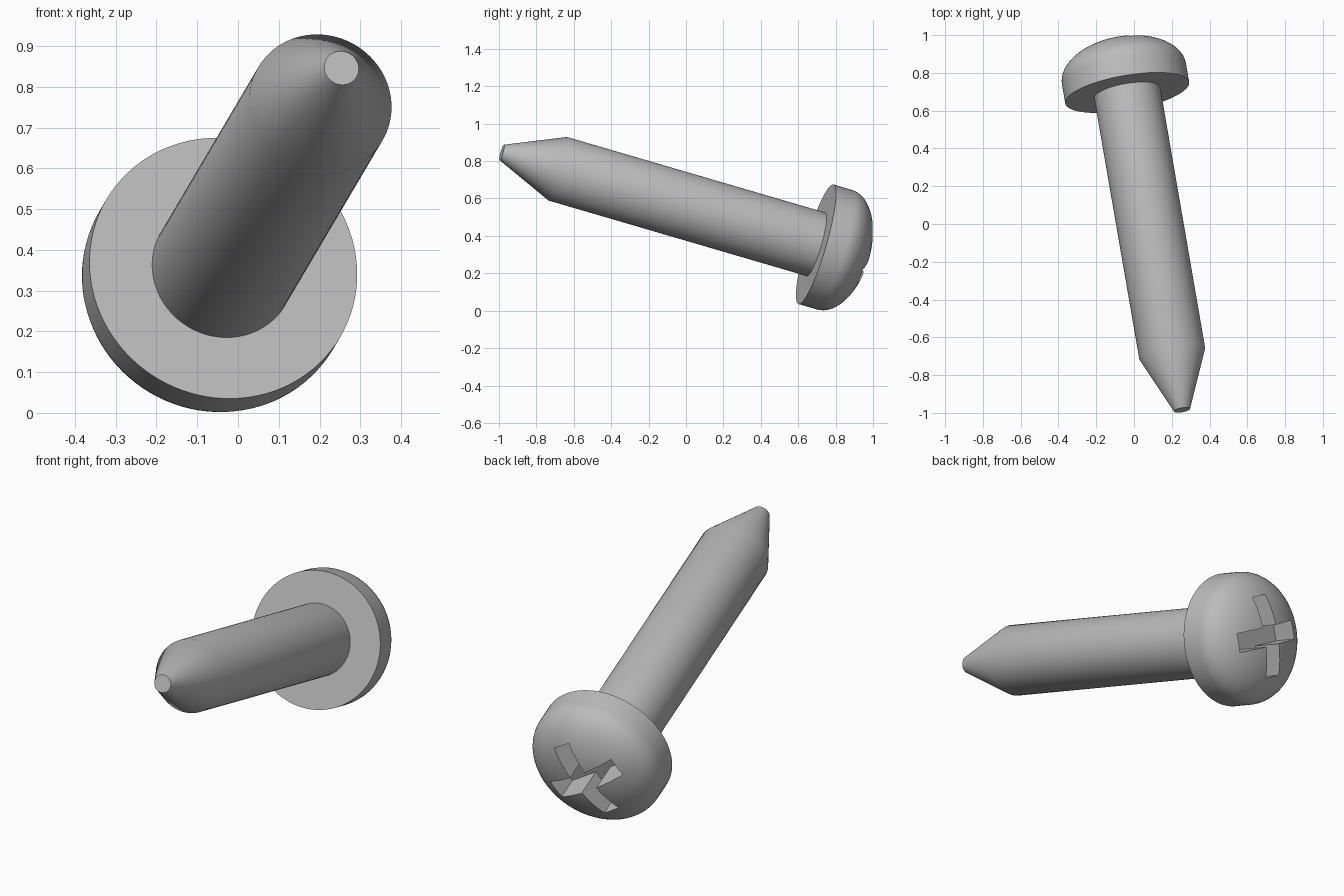
import bpy
import bmesh
import math
from mathutils import Matrix, Vector

cube = bpy.data.objects.get("Cube")
if cube:
    bpy.data.objects.remove(cube, do_unlink=True)

SIDES = 96

# Single grey metal
steel = bpy.data.materials.new("grey_steel")
steel.use_nodes = True
grey = (0.5, 0.5, 0.5, 1.0)
steel.diffuse_color = grey
steel.node_tree.nodes["Principled BSDF"].inputs["Base Color"].default_value = grey

# Local frame: z runs out of the head, x and y follow the cross arms
out = Vector((-0.1635, 0.947, -0.277)).normalized()
arm_a = (Vector((0, 1, 0)) - out * out.y).normalized()
arm_b = out.cross(arm_a)
frame = Matrix((arm_a, arm_b, out)).transposed().to_4x4()
frame.translation = Vector((-0.036, 0.695, 0.355))


def add_object(name, bm):
    bmesh.ops.recalc_face_normals(bm, faces=bm.faces[:])
    mesh = bpy.data.meshes.new(name)
    bm.to_mesh(mesh)
    bm.free()
    mesh.materials.append(steel)
    obj = bpy.data.objects.new(name, mesh)
    bpy.context.collection.objects.link(obj)
    obj.matrix_world = frame
    return obj


def lathe(name, profile):
    """Revolve (radius, height) points about local z and cap both ends."""
    bm = bmesh.new()
    rings = []
    for r, h in profile:
        angles = [math.tau * i / SIDES for i in range(SIDES)]
        rings.append([bm.verts.new((r * math.cos(a), r * math.sin(a), h)) for a in angles])
    for low, high in zip(rings, rings[1:]):
        for i in range(SIDES):
            j = (i + 1) % SIDES
            bm.faces.new((low[i], low[j], high[j], high[i]))
    bm.faces.new(rings[0])
    bm.faces.new(rings[-1])
    return add_object(name, bm)


def select_only(obj):
    bpy.ops.object.select_all(action="DESELECT")
    obj.select_set(True)
    bpy.context.view_layer.objects.active = obj


# Shank with tapered, blunt point
shank = lathe("shank", [(0.043, -1.774), (0.177, -1.457), (0.177, 0.02)])

# Pan head: short cylinder with an elliptical dome
R, RIM, DOME = 0.333, 0.105, 0.185
dome = [(R * math.cos(a), RIM + DOME * math.sin(a))
        for a in (math.radians(86.5) * i / 16 for i in range(17))]
head = lathe("head", [(R, 0.0)] + dome)

# Cross recess cutter: plus-shaped prism
HALF, REACH, FLOOR = 0.048, 0.205, 0.125
bm = bmesh.new()
corners = []
for k in range(4):
    turn = Matrix.Rotation(k * math.pi / 2, 3, "Z")
    for x, y in ((REACH, -HALF), (REACH, HALF), (HALF, HALF)):
        corners.append(bm.verts.new(turn @ Vector((x, y, FLOOR))))
base = bm.faces.new(corners)
top = bmesh.ops.extrude_face_region(bm, geom=[base])["geom"]
bmesh.ops.translate(bm, vec=(0, 0, 0.4),
                    verts=[v for v in top if isinstance(v, bmesh.types.BMVert)])
cutter = add_object("recess_cutter", bm)
cutter.hide_render = True

cut = head.modifiers.new("cross_recess", "BOOLEAN")
cut.operation = "DIFFERENCE"
cut.solver = "EXACT"
cut.object = cutter
select_only(head)
bpy.ops.object.modifier_apply(modifier=cut.name)
bpy.data.objects.remove(cutter, do_unlink=True)

# Smooth shading with crisp edges
for obj in (shank, head):
    select_only(obj)
    bpy.ops.object.shade_smooth_by_angle(angle=math.radians(30))
